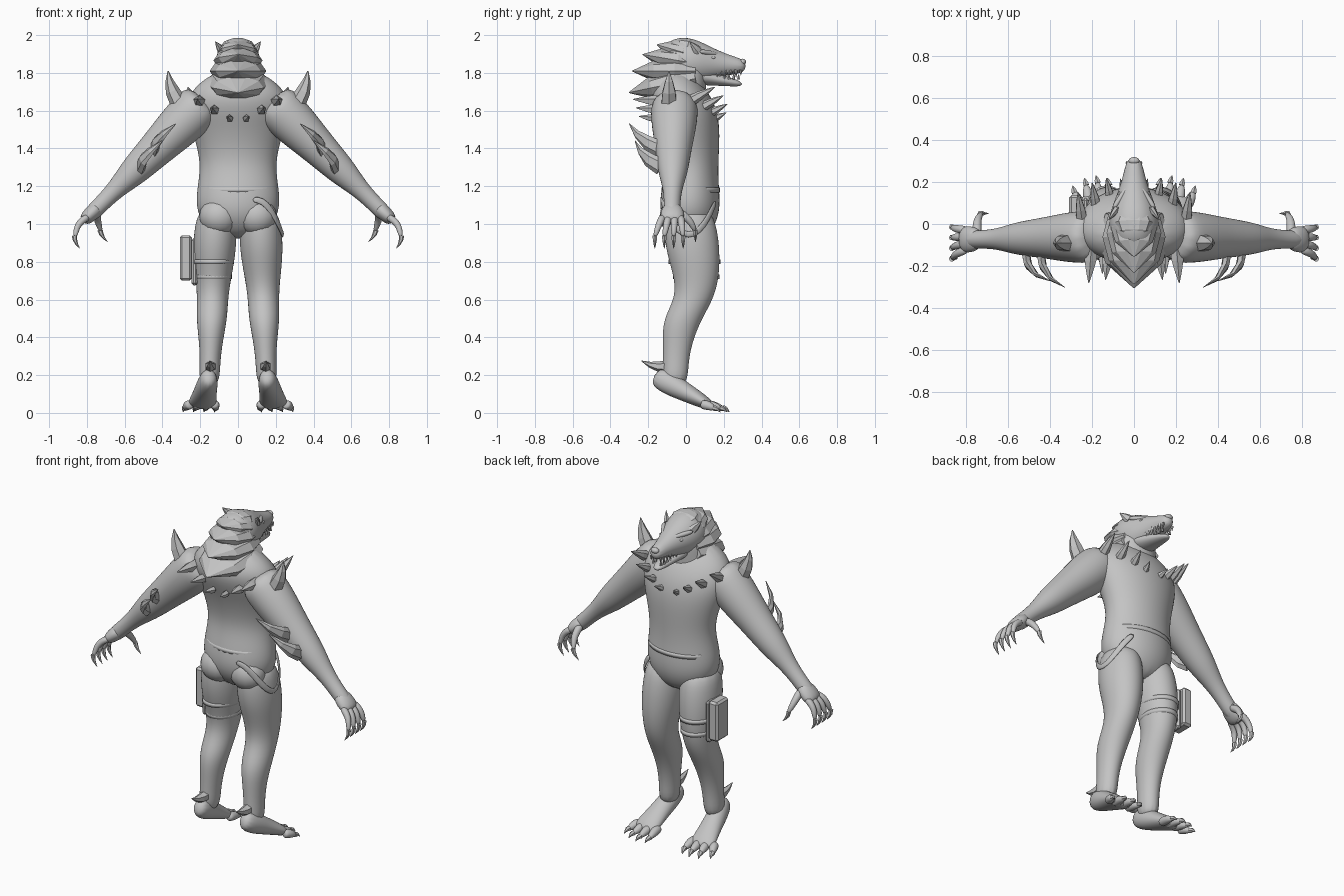
import bpy
import bmesh
from math import cos, sin, pi, radians
from mathutils import Vector

default_cube = bpy.data.objects.get("Cube")
if default_cube:
    bpy.data.objects.remove(default_cube, do_unlink=True)

shade = 0.55
grey = bpy.data.materials.new("plain_grey")
grey.use_nodes = True
grey.diffuse_color = (shade, shade, shade, 1)
grey.node_tree.nodes["Principled BSDF"].inputs["Base Color"].default_value = grey.diffuse_color

X, Y, Z = Vector((1, 0, 0)), Vector((0, 1, 0)), Vector((0, 0, 1))
SIDES = {"left": 1, "right": -1}


def finish(name, bm, smooth, levels=0):
    """Turn a bmesh into a grey object, rounded if levels are asked for."""
    bmesh.ops.recalc_face_normals(bm, faces=bm.faces)
    mesh = bpy.data.meshes.new(name)
    bm.to_mesh(mesh)
    bm.free()
    mesh.materials.append(grey)
    for polygon in mesh.polygons:
        polygon.use_smooth = smooth
    obj = bpy.data.objects.new(name, mesh)
    bpy.context.collection.objects.link(obj)
    if levels:
        rounding = obj.modifiers.new("rounding", 'SUBSURF')
        rounding.levels = rounding.render_levels = levels


def loft(name, centres, radii, depth=(1, 1), ref=X, axis=None, sides=12, levels=2, smooth=True, side=1):
    """Skin ellipses along a path; depth is the ratio of the two radii at start and end."""
    bm = bmesh.new()
    grow = 1.045 if levels else 1
    last = len(centres) - 1
    loops = []
    for i, (centre, radius) in enumerate(zip(centres, radii)):
        tangent = axis or (centres[min(i + 1, last)] - centres[max(i - 1, 0)]).normalized()
        across = (ref - tangent * ref.dot(tangent)).normalized() * radius * grow
        ratio = depth[0] + (depth[1] - depth[0]) * i / last
        through = tangent.cross(across) * ratio
        loop = []
        for k in range(sides):
            angle = 2 * pi * k / sides
            point = centre + across * cos(angle) + through * sin(angle)
            loop.append(bm.verts.new((point.x * side, point.y, point.z)))
        loops.append(loop)
    for lower, upper in zip(loops, loops[1:]):
        for k in range(sides):
            after = (k + 1) % sides
            bm.faces.new((lower[k], lower[after], upper[after], upper[k]))
    bm.faces.new(loops[0])
    bm.faces.new(loops[-1])
    finish(name, bm, smooth, levels)


def limb(name, start, end, radii, sway=None, bow=(0, 0, 0), **options):
    """Loft evenly from start to end, swayed along y by a list or bowed in an arc."""
    start, end, bow = Vector(start), Vector(end), Vector(bow)
    centres = []
    for i in range(len(radii)):
        part = i / (len(radii) - 1)
        offset = Y * sway[i] if sway else bow * sin(pi * part)
        centres.append(start.lerp(end, part) + offset)
    loft(name, centres, radii, **options)


def spike(name, base, tip, radius, side=1, bow=(0, 0, 0), flat=1, sides=6):
    """Faceted horn, sunk slightly into the skin."""
    base, tip = Vector(base), Vector(tip)
    along = tip - base
    ref = Z if abs(along.normalized().z) < 0.8 else X
    taper = [radius * share for share in (1, 0.85, 0.5, 0.06)]
    limb(name, base - along * 0.15, tip, taper, bow=bow, depth=(flat, flat), ref=ref,
         sides=sides, levels=0, smooth=False, side=side)


def ball(name, centre, size):
    bm = bmesh.new()
    bmesh.ops.create_uvsphere(bm, u_segments=16, v_segments=10, radius=1)
    bmesh.ops.scale(bm, vec=size, verts=bm.verts)
    bmesh.ops.translate(bm, vec=centre, verts=bm.verts)
    finish(name, bm, True)


def box(name, centre, size):
    bm = bmesh.new()
    bmesh.ops.create_cube(bm, size=1)
    bmesh.ops.scale(bm, vec=size, verts=bm.verts)
    bmesh.ops.translate(bm, vec=centre, verts=bm.verts)
    bmesh.ops.bevel(bm, geom=bm.edges[:], offset=0.012, segments=1, affect='EDGES')
    finish(name, bm, False)


def band(name, centre, radius, ratio):
    """Thin strap that hugs a limb."""
    half_height = Z * 0.012
    loft(name, [Vector(centre) - half_height, Vector(centre) + half_height], (radius, radius),
         depth=(ratio, ratio), axis=Z, sides=32, levels=0)


# Torso, neck and waistband
limb("torso", (0, 0, .92), (0, 0, 1.82), (.1, .2, .22, .205, .195, .215, .245, .27, .24, .1),
     sway=(.03, .02, .02, .025, .035, .03, .015, -.015, -.045, -.05), depth=(.75, .6), axis=Z, sides=16)
limb("neck", (0, -.03, 1.6), (0, .02, 1.88), (.17, .14, .125, .1), depth=(.8, .9), axis=Z)
band("waistband", (0, .025, 1.18), .21, .74)

# Head, jaw and nose
limb("head", (0, -.13, 1.87), (0, .32, 1.835), (.07, .12, .117, .08, .05, .033), depth=(1.1, 1), axis=Y)
limb("lower_jaw", (0, .04, 1.79), (0, .3, 1.74), (.09, .065, .045, .022), depth=(.6, .6), axis=Y)
ball("nose", (0, .3, 1.858), (.026, .018, .017))

# Fan of layered, pointed mane plates
for i in range(5):
    angle = radians(115 + 21 * i)
    reach = .18 + .035 * i
    width = .09 + .02 * i
    flatness = .5 - .01 * i
    limb("mane_layer", (0, .05, 1.93 - .04 * i), (0, reach * cos(angle), 1.8 + reach * sin(angle)),
         [width * share for share in (.8, 1, .8, .03)], depth=(flatness, flatness),
         sides=10, levels=0, smooth=False)

for label, side in SIDES.items():
    # Face details and teeth
    ball(label + "_eye", (side * .064, .142, 1.88), (.014, .014, .009))
    limb(label + "_brow", (.025, .185, 1.895), (.1, .07, 1.915), (.008, .016, .012), ref=Z, sides=8, side=side)
    spike(label + "_ear", (.09, .06, 1.92), (.12, .02, 1.965), .028, side, flat=.6)
    for i in range(6):
        root = Vector((.05 - .0035 * i, .165 + .025 * i, 1.812))
        length = .038 if i in (0, 4) else .025
        spike(label + "_upper_tooth", root, root - Z * length, .009, side, sides=5)
        root -= Vector((.006, .012, .042))
        spike(label + "_lower_tooth", root, root + Z * length, .008, side, sides=5)

    # Arm and palm
    limb(label + "_arm", (.17, -.06, 1.66), (.8, -.075, 1.03),
         (.12, .125, .115, .1, .088, .075, .05, .042, .045), ref=Y, side=side)
    limb(label + "_palm", (.73, -.07, 1.1), (.825, -.075, 1.01), (.045, .065, .06), depth=(.8, .5),
         ref=Y, side=side)

    # Clawed fingers and thumb
    for i in range(4):
        knuckle = Vector((.79, -.12 + .03 * i, 1.04))
        end = Vector((.862, -.165 + .05 * i, .93))
        limb(label + "_finger", knuckle, end, (.021, .02, .017, .012), bow=(.02, 0, .015),
             ref=Y, sides=8, side=side)
        spike(label + "_finger_claw", end, end - Vector((.025, 0, .06)), .014, side, bow=(.008, 0, 0))
    thumb_end = Vector((.725, .05, .96))
    limb(label + "_thumb", (.745, -.05, 1.07), thumb_end, (.024, .022, .018, .012), bow=(.01, .015, .01),
         sides=8, side=side)
    spike(label + "_thumb_claw", thumb_end, thumb_end - Vector((.035, 0, .055)), .014, side, bow=(.008, 0, 0))

    # Leg, buttock and raised-heel foot
    limb(label + "_leg", (.115, 0, 1.09), (.153, 0, .14),
         (.09, .113, .113, .097, .081, .082, .062, .053, .055),
         sway=(.015, .025, .037, .055, .05, -.02, -.045, -.055, -.06), depth=(1.25, 1.25), axis=Z, side=side)
    ball(label + "_buttock", (side * .1, -.045, 1.04), (.105, .095, .1))
    limb(label + "_foot", (.15, -.17, .2), (.195, .145, .03), (.037, .055, .06, .07, .08),
         depth=(1.4, .3), side=side)
    spike(label + "_heel_spur", (.147, -.12, .25), (.15, -.235, .275), .032, side, bow=(0, 0, -.012))

    # Splayed toes, the middle ones longest
    for i in range(4):
        knuckle = Vector((.125 + .042 * i, .08, .045))
        end = Vector((.118 + .055 * i, .2 - .012 * (i - 1) ** 2, .022))
        limb(label + "_toe", knuckle, end, (.025, .027, .024, .012), bow=(0, 0, .006), sides=8, side=side)
        spike(label + "_toe_claw", end, end + Vector((.008, .03, -.018)), .016, side, bow=(0, 0, .006))

    # Shoulder, chest and back spikes
    spike(label + "_shoulder_spike", (.325, -.09, 1.67), (.37, -.09, 1.81), .045, side, bow=(.012, 0, 0))
    for i in range(4):
        base = Vector((.05 + .067 * i, .155 - .012 * i * i, 1.56 + .035 * i))
        spike(label + "_chest_spike", base, base + Vector((.015, .06 + .015 * i, .03 + .01 * i)),
              .02 + .003 * i, side)
    for i in range(3):
        base = Vector((.045 + .08 * i, .02 * i - .185, 1.56 + .045 * i))
        spike(label + "_back_spike", base, base + Vector((.01, -.065 - .035 * i, .01)), .02 + .007 * i,
              side, sides=5)

    # Flat curved blades behind the elbow
    for i in range(2):
        base = Vector((.43 + .07 * i, -.15, 1.41 - .09 * i))
        spike(label + "_arm_blade", base, base + Vector((-.1, -.15 + .03 * i, .12)), .045, side,
              bow=(.03, -.02, -.01), flat=.5)

# Thigh straps and pouch on the right
band("upper_thigh_strap", (-.13, .045, .8), .108, 1.28)
band("lower_thigh_strap", (-.13, .055, .72), .097, 1.27)
box("pouch", (-.276, .08, .82), (.064, .115, .24))
box("pouch_back_panel", (-.23, .06, .8), (.034, .125, .25))

# Slack strap that dips around the left hip
hip_path = []
for i in range(9):
    turn = radians(-100 + 22 * i)
    hip_path.append(Vector((.1 + .14 * cos(turn), .015 + .148 * sin(turn), .935 + .2 * sin(turn) ** 2)))
loft("hip_strap", hip_path, [.018] * len(hip_path), depth=(.35, .35), ref=Z, sides=8, levels=1)
